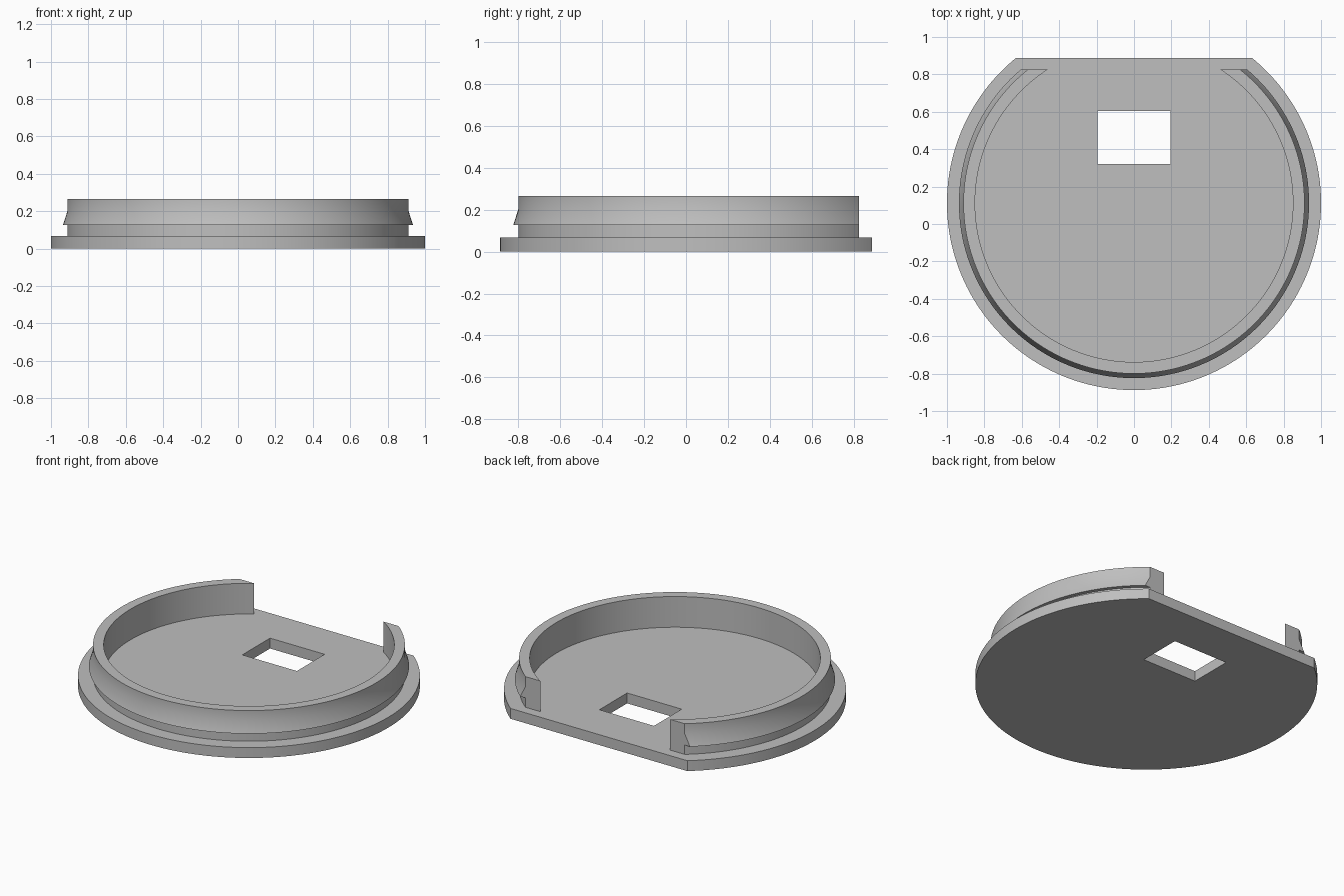
import bpy
import bmesh
import math
from mathutils import Vector

CENTRE_Y = 0.112      # centre of the round outline
PLATE_TOP = 0.067
PLATE_BACK = 0.888    # flat rear edge of the plate
RIM_BACK = 0.825      # plane where the rim is cut open
SEGMENTS = 160

cube = bpy.data.objects.get("Cube")
if cube:
    bpy.data.objects.remove(cube, do_unlink=True)

grey = bpy.data.materials.new("light_grey")
grey.use_nodes = True
colour = (0.52, 0.52, 0.52, 1)
grey.diffuse_color = colour
grey.node_tree.nodes["Principled BSDF"].inputs["Base Color"].default_value = colour


def finish(bm, name):
    bmesh.ops.recalc_face_normals(bm, faces=bm.faces)
    mesh = bpy.data.meshes.new(name)
    bm.to_mesh(mesh)
    bm.free()
    mesh.materials.append(grey)
    obj = bpy.data.objects.new(name, mesh)
    bpy.context.collection.objects.link(obj)
    bpy.ops.object.select_all(action="DESELECT")
    obj.select_set(True)
    bpy.context.view_layer.objects.active = obj
    bpy.ops.object.shade_smooth_by_angle(angle=math.radians(30))
    return obj


def add_loop(bm, points):
    verts = [bm.verts.new((x, y, 0)) for x, y in points]
    return [bm.edges.new((v, verts[i - 1])) for i, v in enumerate(verts)]


# Base plate: round outline with a flat rear edge and a rectangular opening
bm = bmesh.new()
start = math.asin(PLATE_BACK - CENTRE_Y)
sweep = math.pi + 2 * start
outline = []
for i in range(SEGMENTS + 1):
    a = start - sweep * i / SEGMENTS
    outline.append((math.cos(a), CENTRE_Y + math.sin(a)))
window = [(-0.195, 0.322), (0.195, 0.322), (0.195, 0.605), (-0.195, 0.605)]
edges = add_loop(bm, outline) + add_loop(bm, window)
bmesh.ops.triangle_fill(bm, edges=edges, use_beauty=True, normal=(0, 0, 1))
result = bmesh.ops.extrude_face_region(bm, geom=bm.faces[:])
top = [g for g in result["geom"] if isinstance(g, bmesh.types.BMVert)]
bmesh.ops.translate(bm, verts=top, vec=(0, 0, PLATE_TOP))
finish(bm, "base_plate")

# Snap rim: wall with a barbed outer lip, revolved and cut open at the rear
bm = bmesh.new()
profile = [(0.85, 0.06), (0.912, 0.06), (0.912, 0.127), (0.936, 0.127),
           (0.912, 0.2), (0.912, 0.265), (0.85, 0.265)]
verts = [bm.verts.new((r, CENTRE_Y, z)) for r, z in profile]
edges = [bm.edges.new((v, verts[i - 1])) for i, v in enumerate(verts)]
bmesh.ops.spin(bm, geom=verts + edges, cent=(0, CENTRE_Y, 0), axis=(0, 0, 1),
               angle=math.tau, steps=SEGMENTS, use_merge=True)
bmesh.ops.remove_doubles(bm, verts=bm.verts, dist=0.0001)
cut = bmesh.ops.bisect_plane(bm, geom=bm.verts[:] + bm.edges[:] + bm.faces[:],
                             plane_co=Vector((0, RIM_BACK, 0)),
                             plane_no=Vector((0, 1, 0)), clear_outer=True)
ends = [e for e in bm.edges if e.is_boundary]
for side in (-1, 1):
    loop = [e for e in ends if e.verts[0].co.x * side > 0]
    bmesh.ops.contextual_create(bm, geom=loop)
finish(bm, "snap_rim")
